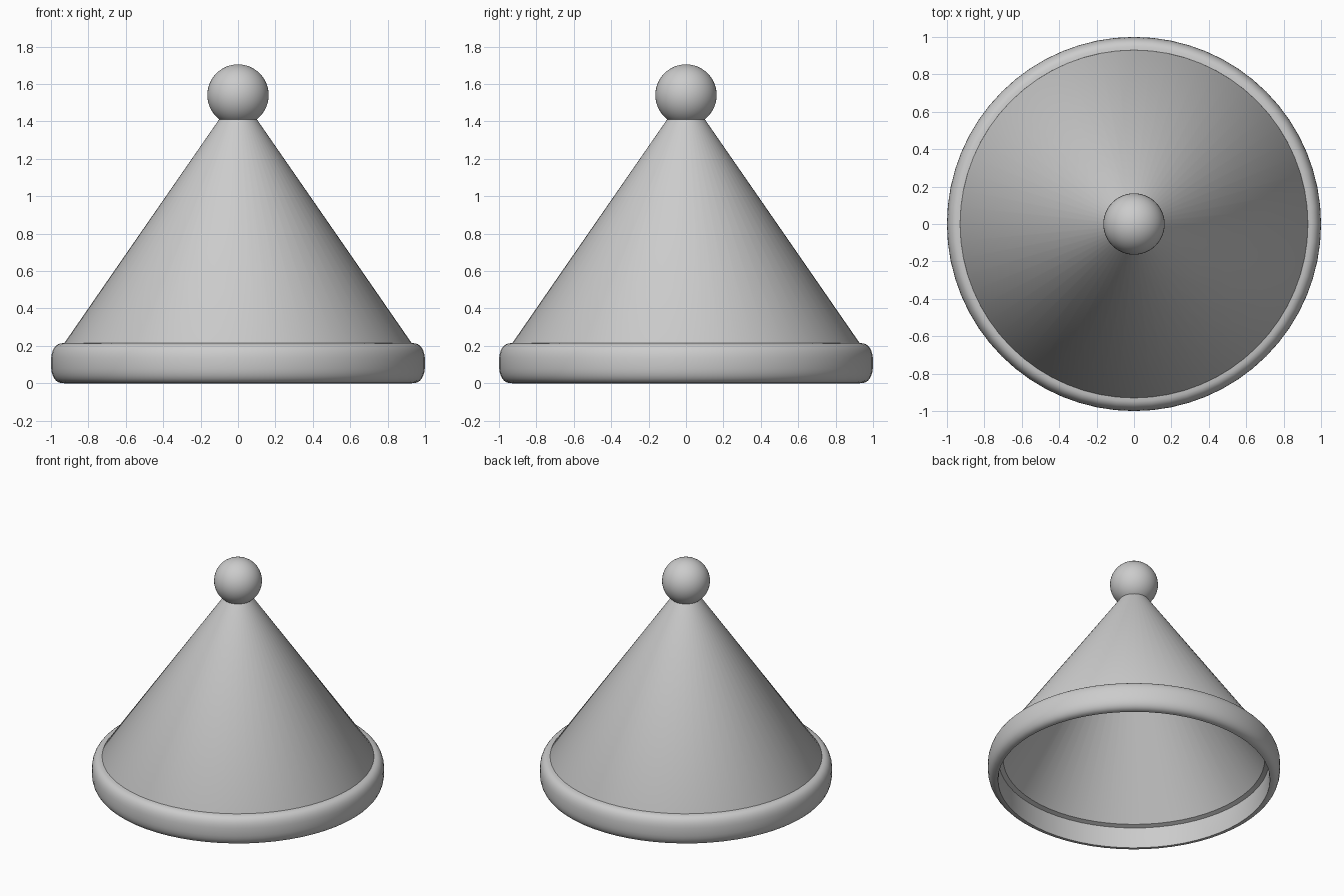
import bpy, bmesh, math

if "Cube" in bpy.data.objects:
    bpy.data.objects.remove(bpy.data.objects["Cube"])

SEGMENTS = 64

grey = bpy.data.materials.new("light grey")
grey.diffuse_color = (0.6, 0.6, 0.6, 1)
grey.use_nodes = True
grey.node_tree.nodes["Principled BSDF"].inputs["Base Color"].default_value = grey.diffuse_color


def finish(obj, angle=35):
    obj.data.materials.append(grey)
    bpy.ops.object.select_all(action='DESELECT')
    obj.select_set(True)
    bpy.context.view_layer.objects.active = obj
    bpy.ops.object.shade_smooth_by_angle(angle=math.radians(angle))


def lathe(name, profile):
    """Spin a closed (radius, z) profile around the z axis."""
    bm = bmesh.new()
    rings = []
    for i in range(SEGMENTS):
        a = 2 * math.pi * i / SEGMENTS
        rings.append([bm.verts.new((r * math.cos(a), r * math.sin(a), z)) for r, z in profile])
    n = len(profile)
    for i in range(SEGMENTS):
        a, b = rings[i], rings[(i + 1) % SEGMENTS]
        for j in range(n):
            k = (j + 1) % n
            bm.faces.new((a[j], b[j], b[k], a[k]))
    bmesh.ops.recalc_face_normals(bm, faces=bm.faces)
    mesh = bpy.data.meshes.new(name)
    bm.to_mesh(mesh)
    bm.free()
    obj = bpy.data.objects.new(name, mesh)
    bpy.context.collection.objects.link(obj)
    finish(obj)


# Rounded brim: bulging outer side, nearly straight inner wall
outer = []
for i in range(17):
    t = -math.pi / 2 + math.pi * i / 16
    c, s = max(math.cos(t), 0), math.sin(t)
    outer.append((0.93 + 0.07 * c ** 0.8,
                  0.1075 + 0.1075 * math.copysign(abs(s) ** 0.8, s)))
lathe("brim", outer + [(0.925, 0.15), (0.925, 0.06)])

# Hollow cone, its thick lower edge seated inside the brim
lathe("cone", [(0.93, 0.213), (0.10, 1.412), (0.03, 1.42), (0.895, 0.165), (0.93, 0.152)])

# Ball on the tip
bpy.ops.mesh.primitive_uv_sphere_add(segments=48, ring_count=24, radius=0.164,
                                     location=(0, 0, 1.541))
ball = bpy.context.object
ball.name = "ball"
finish(ball)
